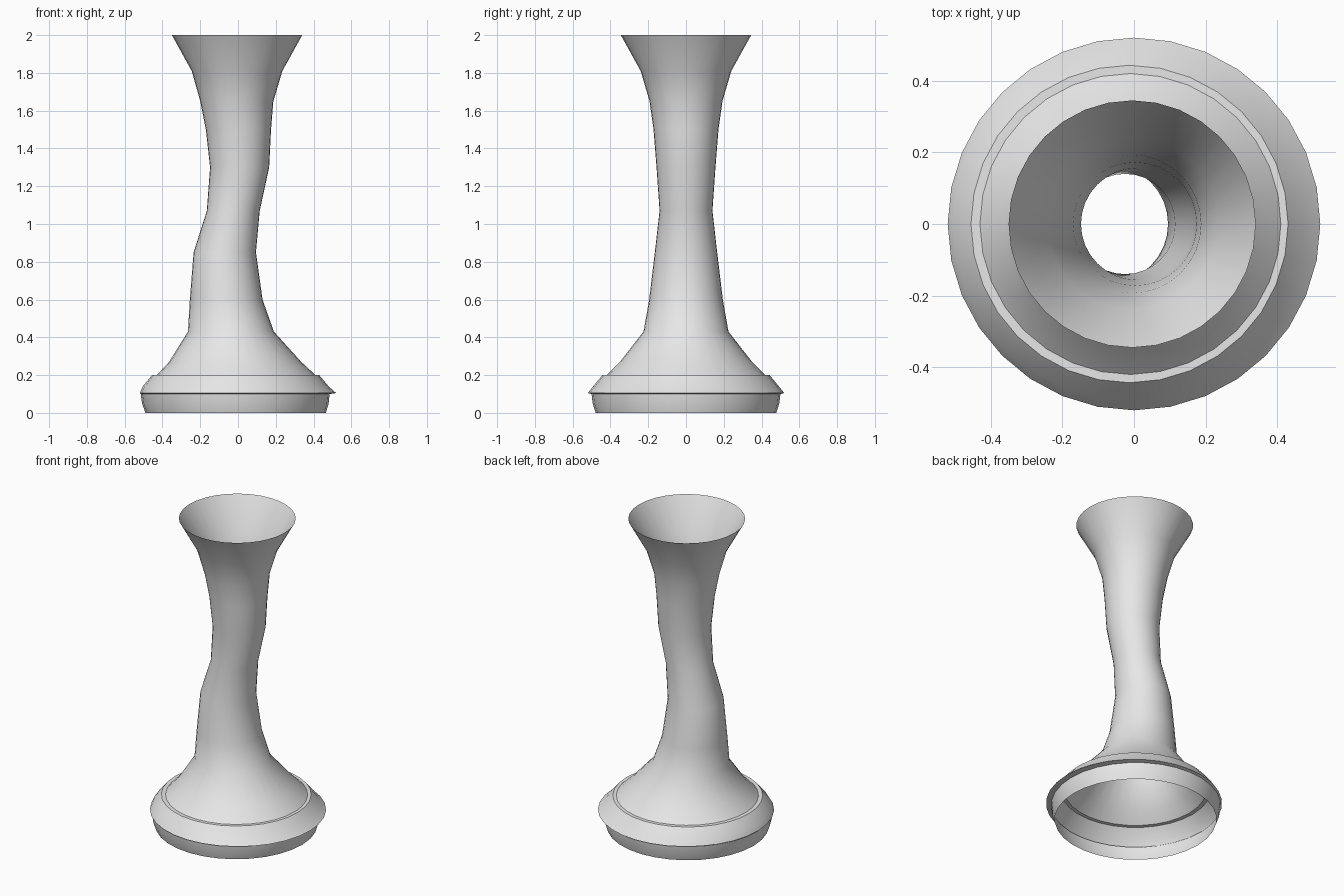
import bpy, math

if "Cube" in bpy.data.objects:
    bpy.data.objects.remove(bpy.data.objects["Cube"], do_unlink=True)

mat = bpy.data.materials.new("light_grey")
mat.use_nodes = True
GREY = (0.8, 0.8, 0.8, 1)
mat.diffuse_color = GREY
mat.node_tree.nodes["Principled BSDF"].inputs["Base Color"].default_value = GREY
SIDES = 32


def loft(name, rings):
    """Open shell through level rings of (height, left x, right x, y radius)."""
    verts, faces = [], []
    for z, x0, x1, ry in rings:
        for i in range(SIDES):
            a = math.tau * i / SIDES
            verts.append(((x0 + x1) / 2 + (x1 - x0) / 2 * math.cos(a), ry * math.sin(a), z))
    for r in range(len(rings) - 1):
        for i in range(SIDES):
            a, b = r * SIDES + i, r * SIDES + (i + 1) % SIDES
            faces.append((a, b, b + SIDES, a + SIDES))
    mesh = bpy.data.meshes.new(name)
    mesh.from_pydata(verts, [], faces)
    mesh.materials.append(mat)
    obj = bpy.data.objects.new(name, mesh)
    bpy.context.collection.objects.link(obj)
    bpy.ops.object.select_all(action='DESELECT')
    obj.select_set(True)
    bpy.context.view_layer.objects.active = obj
    bpy.ops.object.shade_smooth_by_angle(angle=math.radians(40))


# Swaying neck with flared mouth
loft("neck", [
    (0.20, -0.43, 0.41, 0.42),
    (0.27, -0.365, 0.335, 0.35),
    (0.43, -0.265, 0.19, 0.225),
    (0.60, -0.255, 0.13, 0.195),
    (0.85, -0.235, 0.095, 0.165),
    (1.07, -0.165, 0.115, 0.14),
    (1.30, -0.148, 0.165, 0.156),
    (1.50, -0.17, 0.175, 0.172),
    (1.65, -0.20, 0.187, 0.193),
    (1.81, -0.245, 0.235, 0.24),
    (2.00, -0.35, 0.34, 0.345),
])

# Rounded shoulder band with overhanging lip and a narrow step up to the neck
loft("shoulder_band", [
    (0.10, -0.515, 0.485, 0.50),
    (0.105, -0.52, 0.52, 0.52),
    (0.14, -0.505, 0.48, 0.492),
    (0.20, -0.455, 0.43, 0.443),
    (0.20, -0.43, 0.41, 0.42),
])

# Open foot
loft("foot", [
    (0.00, -0.49, 0.465, 0.478),
    (0.05, -0.508, 0.48, 0.494),
    (0.10, -0.515, 0.485, 0.50),
])
